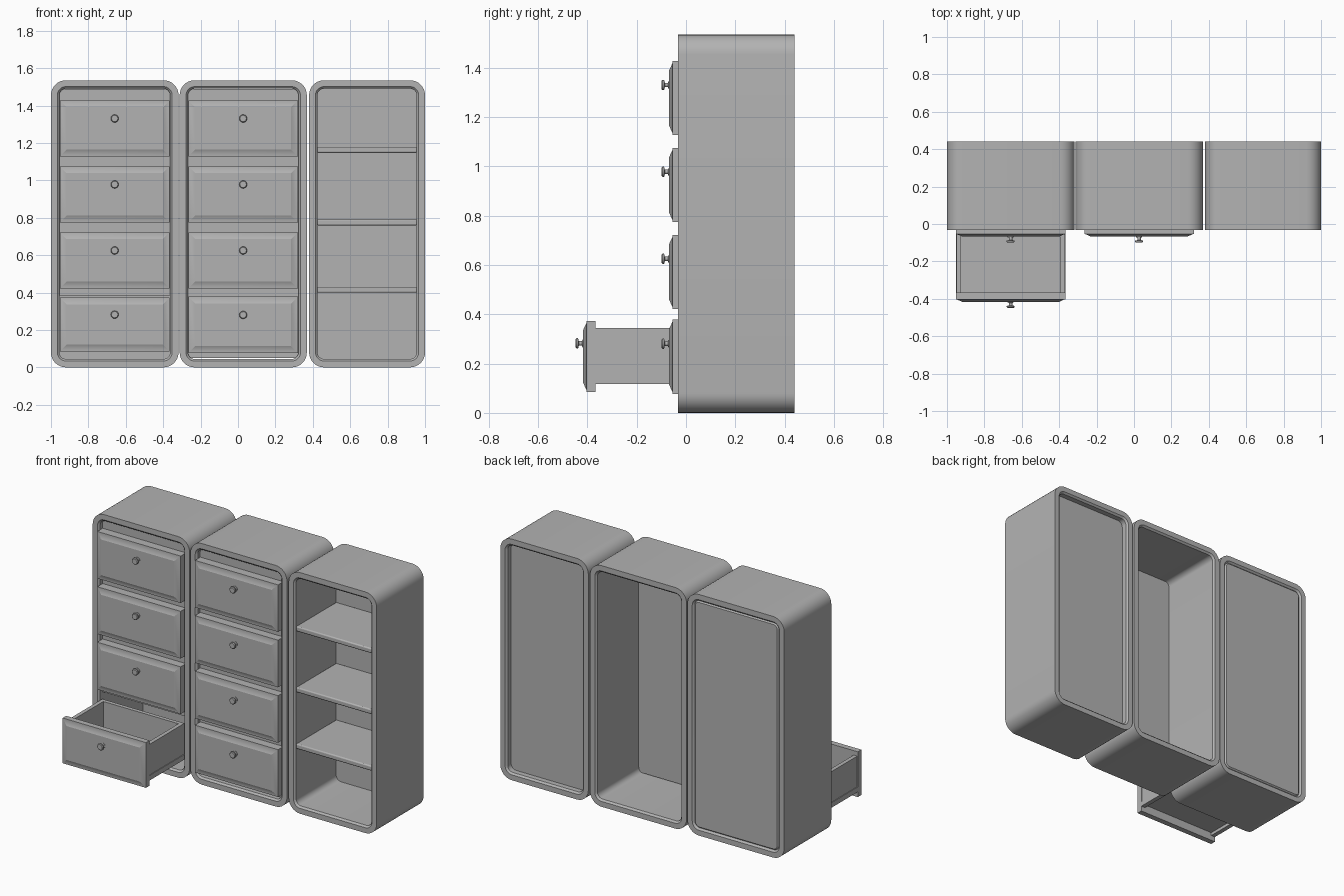
import bpy, bmesh, math

if "Cube" in bpy.data.objects:
    bpy.data.objects.remove(bpy.data.objects["Cube"], do_unlink=True)

grey = bpy.data.materials.new("cabinet grey")
grey.use_nodes = True
grey.diffuse_color = (0.45, 0.45, 0.45, 1)
grey.node_tree.nodes["Principled BSDF"].inputs["Base Color"].default_value = (0.45, 0.45, 0.45, 1)
made = []


def finish(name, bm):
    bmesh.ops.recalc_face_normals(bm, faces=bm.faces)
    mesh = bpy.data.meshes.new(name)
    bm.to_mesh(mesh)
    bm.free()
    mesh.materials.append(grey)
    ob = bpy.data.objects.new(name, mesh)
    bpy.context.collection.objects.link(ob)
    made.append(ob)
    return ob


def loft(name, rect, rings, radius=0.0, loop=False):
    """Rectangle outlines (inset, y) joined front to back; loop makes a hollow frame."""
    x0, x1, z0, z1 = rect
    bm = bmesh.new()
    rows = []
    for inset, y in rings:
        r = max(radius - inset, 0.004) if radius else 0
        steps = 8 if radius else 0
        row = []
        for k, (cx, cz) in enumerate([(x1, z1), (x0, z1), (x0, z0), (x1, z0)]):
            sx = -1 if cx == x1 else 1
            sz = -1 if cz == z1 else 1
            for s in range(steps + 1):
                a = math.pi / 2 * (k + (s / steps if steps else 0))
                row.append(bm.verts.new((cx + sx * (inset + r) + r * math.cos(a), y,
                                         cz + sz * (inset + r) + r * math.sin(a))))
        rows.append(row)
    pairs = list(zip(rows, rows[1:]))
    if loop:
        pairs.append((rows[-1], rows[0]))
    for a, b in pairs:
        for i in range(len(a)):
            j = (i + 1) % len(a)
            bm.faces.new((a[i], a[j], b[j], b[i]))
    if not loop:
        bm.faces.new(rows[0])
        bm.faces.new(rows[-1])
    return finish(name, bm)


def box(name, x0, x1, y0, y1, z0, z1):
    return loft(name, (x0, x1, z0, z1), [(0, y0), (0, y1)])


def knob(name, x, y, z):
    """Turned knob along y."""
    n = 20
    profile = [(0.016, 0.0), (0.016, -0.003), (0.009, -0.005), (0.009, -0.018),
               (0.021, -0.021), (0.021, -0.027), (0.017, -0.031)]
    bm = bmesh.new()
    rows = [[bm.verts.new((x + r * math.cos(2 * math.pi * i / n), y + d,
                           z + r * math.sin(2 * math.pi * i / n))) for i in range(n)]
            for r, d in profile]
    for a, b in zip(rows, rows[1:]):
        for i in range(n):
            bm.faces.new((a[i], a[(i + 1) % n], b[(i + 1) % n], b[i]))
    bm.faces.new(rows[0])
    bm.faces.new(rows[-1])
    return finish(name, bm)


def drawer_front(name, x0, x1, z0, z1, shift=0.0, back=0.0):
    """Slab with a raised, bevelled centre and a knob."""
    loft(name, (x0, x1, z0, z1),
         [(0, back + shift), (0, -0.054 + shift), (0.008, -0.055 + shift), (0.036, -0.068 + shift)])
    knob(name + "_knob", (x0 + x1) / 2, -0.068 + shift, (z0 + z1) / 2 + 0.053)


FRONT, BACK, TOP, RAD, WALL = -0.033, 0.44, 1.535, 0.08, 0.045
cabinets = {"right": (-1.0, -0.318), "middle": (-0.312, 0.368), "left": (0.38, 1.0)}

# Rounded cabinet shells, open front and back
for side, (x0, x1) in cabinets.items():
    loft(side + "_cabinet_shell", (x0, x1, 0, TOP),
         [(0, FRONT), (0, BACK), (0.034, BACK), (WALL, BACK - 0.011),
          (WALL, FRONT + 0.011), (0.034, FRONT)], RAD, True)

# Back panels: one flush, one recessed; the middle cabinet has none
x0, x1 = cabinets["right"]
loft("right_back_panel", (x0, x1, 0, TOP),
     [(WALL, 0.41), (WALL, 0.428), (0.053, 0.436)], RAD)
x0, x1 = cabinets["left"]
loft("left_back_panel", (x0, x1, 0, TOP), [(WALL, 0.38), (WALL, 0.395)], RAD)

# Shelves with softened front edge
for i, z in enumerate((0.415, 0.775, 1.163)):
    shelf = box(f"shelf_{i + 1}", x0 + WALL - 0.003, x1 - WALL + 0.003, -0.022, 0.385, z - 0.016, z + 0.016)
    bev = shelf.modifiers.new("soft_edges", "BEVEL")
    bev.width, bev.segments = 0.007, 2

# Drawer fronts and the boards behind them
levels = [(0.077, 0.378), (0.422, 0.722), (0.775, 1.075), (1.128, 1.427)]
for side, bottom in (("right", 0.385), ("middle", 0.05)):
    cx0, cx1 = cabinets[side]
    dx0, dx1 = cx0 + 0.047, cx1 - 0.048
    box(side + "_front_board", cx0 + WALL - 0.002, cx1 - WALL + 0.002, 0.0, 0.014, bottom, 1.487)
    for i, (z0, z1) in enumerate(levels):
        if side == "right" and i == 0:
            continue
        drawer_front(f"{side}_drawer_front_{i + 1}", dx0, dx1, z0, z1)

# Pulled-out bottom drawer
dx0, dx1 = cabinets["right"][0] + 0.047, cabinets["right"][1] - 0.048
drawer_front("open_drawer_front", dx0, dx1, 0.085, 0.373, -0.349, -0.018)
y0, y1, t = -0.367, -0.01, 0.025
box("open_drawer_side_right", dx0 + 0.004, dx0 + 0.004 + t, y0, y1, 0.118, 0.345)
box("open_drawer_side_left", dx1 - 0.004 - t, dx1 - 0.004, y0, y1, 0.118, 0.345)
box("open_drawer_back", dx0 + 0.004 + t, dx1 - 0.004 - t, y1 - t, y1, 0.118, 0.345)
box("open_drawer_bottom", dx0 + 0.004 + t, dx1 - 0.004 - t, y0, y1 - t, 0.138, 0.15)
box("drawer_runner_right", dx0, dx0 + 0.004, y0, y1, 0.118, 0.15)
box("drawer_runner_left", dx1 - 0.004, dx1, y0, y1, 0.118, 0.15)

# Smooth rounded corners, keep edges sharp
bpy.ops.object.select_all(action="DESELECT")
for ob in made:
    ob.select_set(True)
bpy.context.view_layer.objects.active = made[0]
bpy.ops.object.shade_smooth_by_angle(angle=math.radians(22))
